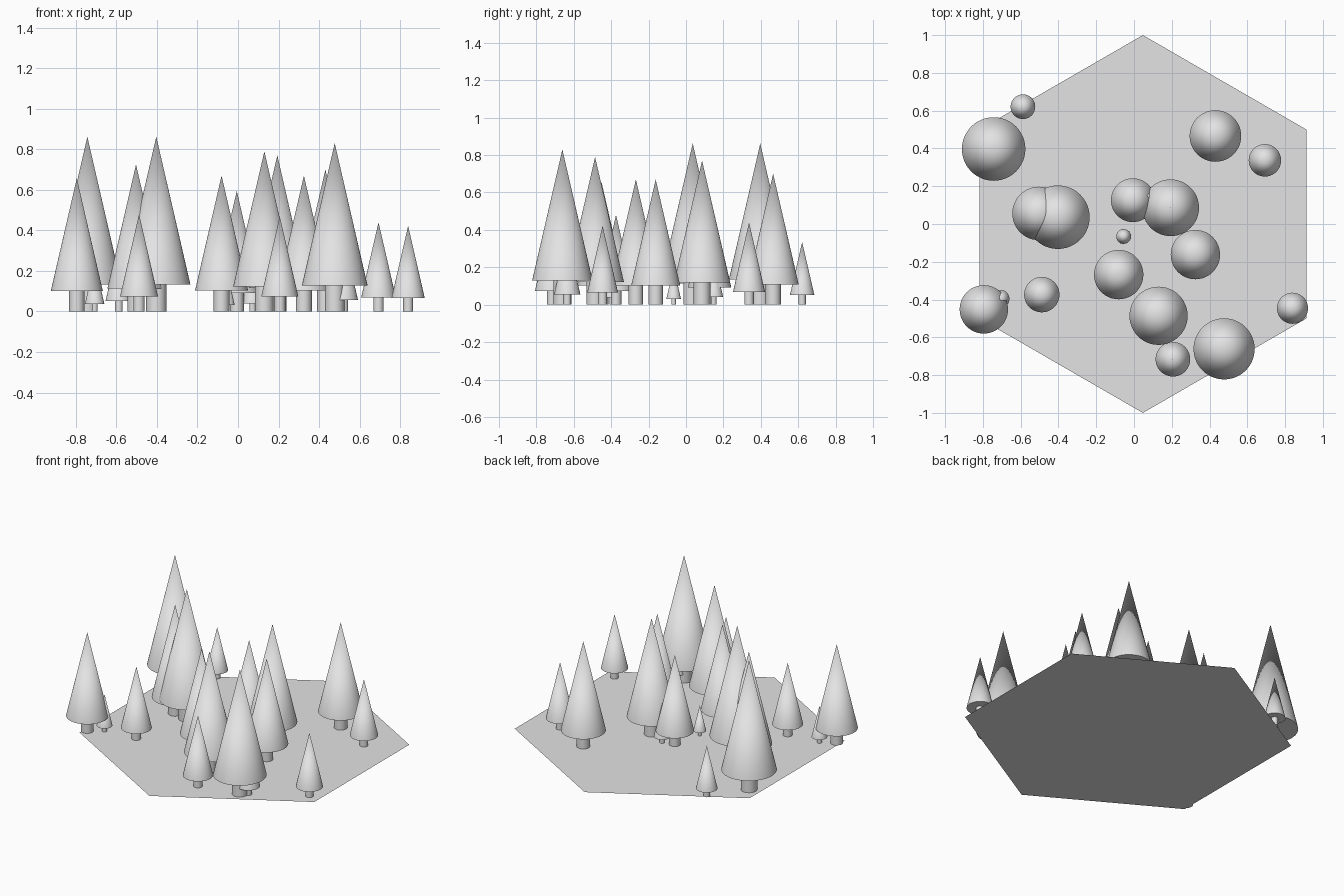
import bpy, bmesh
from mathutils import Matrix

if "Cube" in bpy.data.objects:
    bpy.data.objects.remove(bpy.data.objects["Cube"])


def make_material(name, value):
    mat = bpy.data.materials.new(name)
    mat.use_nodes = True
    colour = (value, value, value, 1)
    mat.diffuse_color = colour
    mat.node_tree.nodes["Principled BSDF"].inputs["Base Color"].default_value = colour
    return mat


grey = make_material("light grey", 0.77)


def add_part(name, bm, smooth=True):
    mesh = bpy.data.meshes.new(name)
    bm.to_mesh(mesh)
    bm.free()
    mesh.materials.append(grey)
    obj = bpy.data.objects.new(name, mesh)
    bpy.context.collection.objects.link(obj)
    if smooth:
        bpy.ops.object.select_all(action="DESELECT")
        obj.select_set(True)
        bpy.context.view_layer.objects.active = obj
        bpy.ops.object.shade_smooth_by_angle()


def round_part(name, x, y, bottom, top, r_bottom, r_top):
    bm = bmesh.new()
    bmesh.ops.create_cone(bm, cap_ends=True, segments=48, radius1=r_bottom,
                          radius2=r_top, depth=top - bottom,
                          matrix=Matrix.Translation((x, y, (bottom + top) / 2)))
    bmesh.ops.remove_doubles(bm, verts=bm.verts, dist=0.00001)
    add_part(name, bm)


def add_tree(x, y, height):
    # Every tree has the same proportions, scaled by its height
    base = height * 0.155
    round_part("tree_trunk", x, y, 0, base, height * 0.058, height * 0.058)
    round_part("tree_foliage", x, y, base, height, height * 0.195, 0)


# Flat six-sided ground tile with corners at the front and back
bm = bmesh.new()
bmesh.ops.create_circle(bm, cap_ends=True, segments=6, radius=1,
                        matrix=Matrix.Translation((0.047, 0, 0)))
for face in bm.faces:
    face.normal_update()
    if face.normal.z < 0:
        face.normal_flip()
add_part("ground_tile", bm, smooth=False)

# Forest: x, y, height
trees = [
    (-0.743, 0.397, 0.862), (-0.588, 0.621, 0.335), (0.431, 0.466, 0.70),
    (0.693, 0.337, 0.44), (-0.503, 0.056, 0.725), (-0.403, 0.036, 0.862),
    (-0.006, 0.126, 0.595), (0.194, 0.086, 0.77), (-0.055, -0.066, 0.20),
    (0.325, -0.162, 0.67), (-0.081, -0.268, 0.67), (-0.488, -0.374, 0.48),
    (-0.795, -0.452, 0.657), (-0.707, -0.396, 0.245), (0.13, -0.486, 0.79),
    (0.477, -0.661, 0.83), (0.206, -0.716, 0.47), (0.839, -0.446, 0.422),
    (0.522, -0.635, 0.36), (0.072, 0.148, 0.26),
]
for tree in trees:
    add_tree(*tree)
